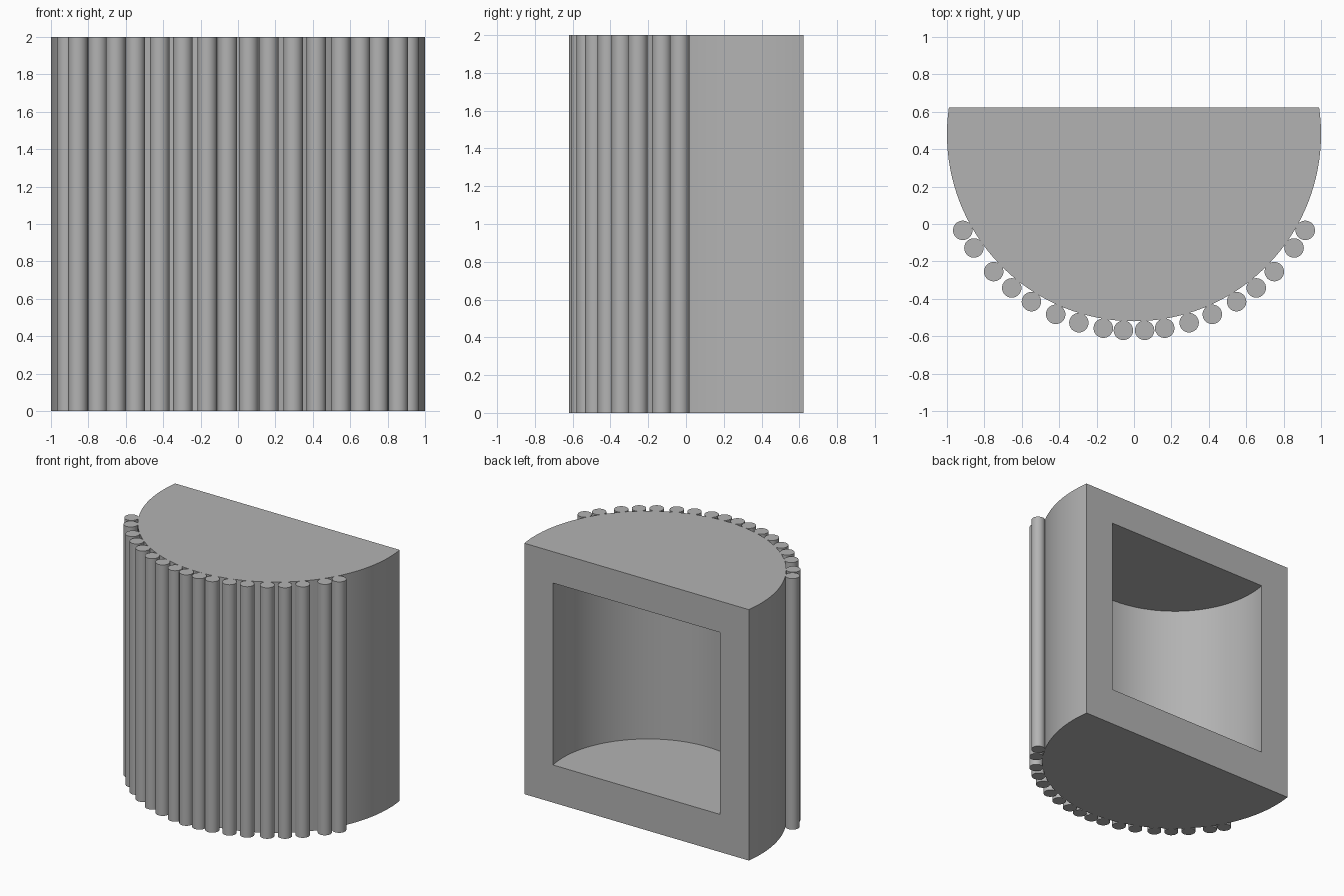
import bpy, bmesh
from math import sin, cos, asin, radians

if "Cube" in bpy.data.objects:
    bpy.data.objects.remove(bpy.data.objects["Cube"], do_unlink=True)

HEIGHT = 2.0
BACK_Y = 0.623      # flat rear plane
CENTRE_Y = 0.48     # shared centre of all the arcs
ROD_RADIUS = 0.052

grey = bpy.data.materials.new("plain grey")
grey.use_nodes = True
colour = (0.45, 0.45, 0.45, 1)
grey.diffuse_color = colour
grey.node_tree.nodes["Principled BSDF"].inputs["Base Color"].default_value = colour


def finish(obj):
    obj.data.materials.append(grey)
    bpy.ops.object.select_all(action="DESELECT")
    obj.select_set(True)
    bpy.context.view_layer.objects.active = obj
    bpy.ops.object.shade_smooth_by_angle(angle=radians(30))


def arc_shell(bm, radius, z0, z1, steps=72):
    """Upright D-shaped shell, open at the back; returns its four rear corners."""
    half = radians(90) + asin((BACK_Y - CENTRE_Y) / radius)
    angles = [half * (2 * i / steps - 1) for i in range(steps + 1)]
    low, high = [[bm.verts.new((radius * sin(a), CENTRE_Y - radius * cos(a), z))
                  for a in angles] for z in (z0, z1)]
    bm.faces.new(low)
    bm.faces.new(high)
    for i in range(steps):
        bm.faces.new((low[i], low[i + 1], high[i + 1], high[i]))
    return [low[0], low[-1], high[-1], high[0]]


# Half-round body with a concentric cavity opening through the back
bm = bmesh.new()
outer = arc_shell(bm, 1.0, 0, HEIGHT)
inner = arc_shell(bm, 0.75, 0.30, 1.75)
for i in range(4):
    j = (i + 1) % 4
    bm.faces.new((outer[i], outer[j], inner[j], inner[i]))
bmesh.ops.recalc_face_normals(bm, faces=bm.faces)
mesh = bpy.data.meshes.new("hollow_body")
bm.to_mesh(mesh)
bm.free()
body = bpy.data.objects.new("hollow_body", mesh)
bpy.context.collection.objects.link(body)
finish(body)

# Upright rods around the curved front, mirrored left and right
rod_angles = (3.1, 9.0, 16.3, 23.5, 31.5, 38.5, 45.6, 54.6, 60.7)
for side, sign in (("left", 1), ("right", -1)):
    for number, degrees in enumerate(rod_angles, 1):
        a = radians(degrees)
        bpy.ops.mesh.primitive_cylinder_add(
            vertices=32, radius=ROD_RADIUS, depth=HEIGHT,
            location=(sign * 1.05 * sin(a), CENTRE_Y - 1.05 * cos(a), HEIGHT / 2))
        rod = bpy.context.object
        rod.name = f"front_rod_{side}_{number}"
        finish(rod)
